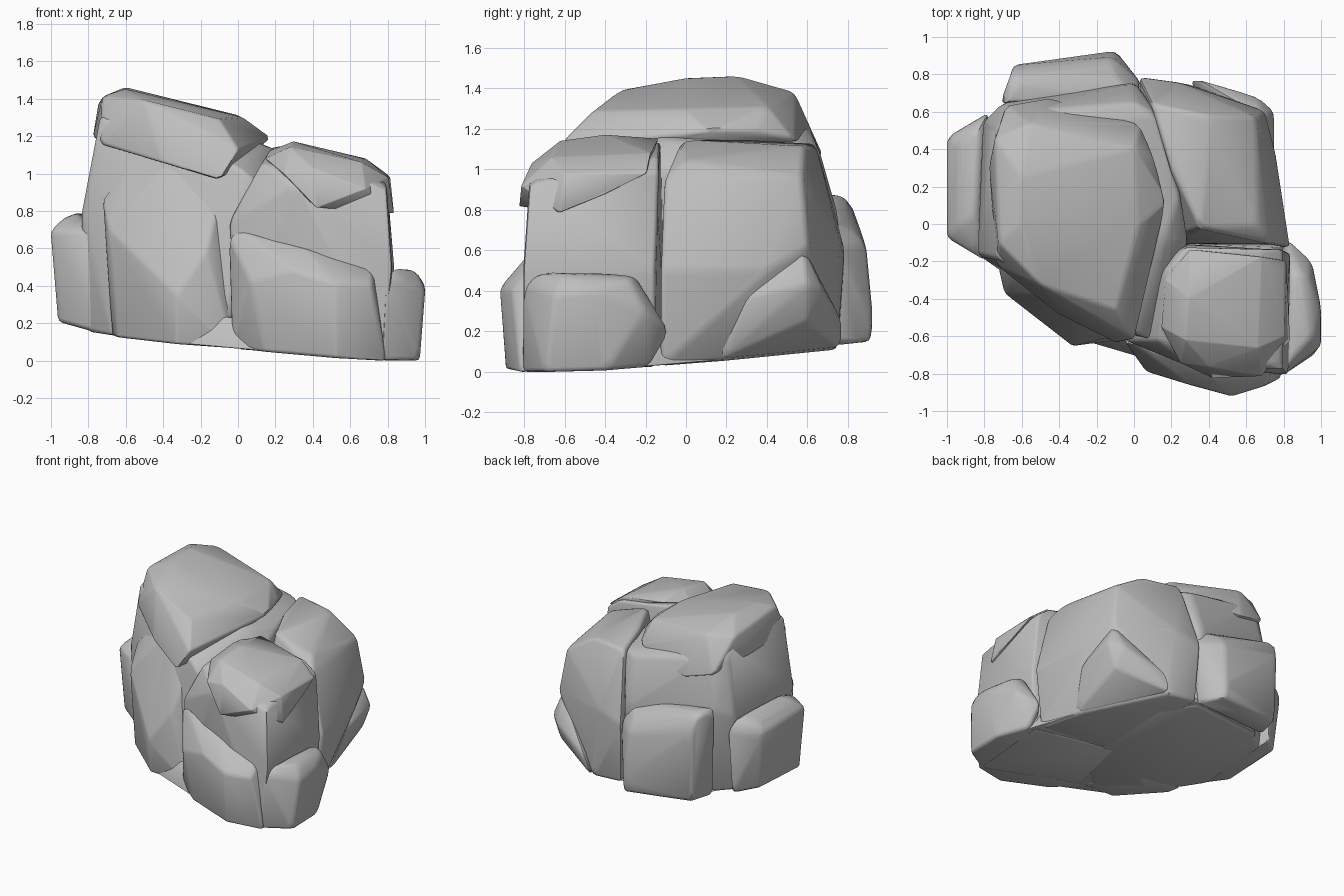
import bpy, bmesh, math
from mathutils import Vector

stone = bpy.data.materials.new("grey stone")
stone.diffuse_color = (0.52, 0.52, 0.52, 1)


def ground(x, y):
    """Sloping underside shared by all the rocks."""
    return max(0.0, 0.075 * (0.8 - x) + 0.05 * (y + 0.8)) + max(0, -x - 0.75) * 0.2


def hull(points):
    bm = bmesh.new()
    for p in points:
        bm.verts.new(p)
    res = bmesh.ops.convex_hull(bm, input=bm.verts[:])
    junk = {g for g in res["geom_interior"] + res["geom_unused"]
            if isinstance(g, bmesh.types.BMVert)}
    bmesh.ops.delete(bm, geom=list(junk), context='VERTS')
    bmesh.ops.dissolve_limit(bm, angle_limit=math.radians(4),
                             verts=bm.verts[:], edges=bm.edges[:])
    return bm


def rock(name, upper, base=(), soft=0.025):
    """Convex chiselled rock with softened edges."""
    pts = [Vector((x, y, ground(x, y))) for x, y in base] + [Vector(p) for p in upper]
    mid = sum(pts, Vector()) / len(pts)
    pts = [mid + (p - mid) * 1.013 for p in pts]
    bm = hull(pts)
    bmesh.ops.bevel(bm, geom=bm.edges[:], offset=soft, segments=2,
                    profile=0.5, affect='EDGES', clamp_overlap=True)
    rounded = hull([v.co.copy() for v in bm.verts])
    bm.free()
    for v in rounded.verts:
        v.co.z = max(v.co.z, 0)
    bmesh.ops.recalc_face_normals(rounded, faces=rounded.faces[:])
    me = bpy.data.meshes.new(name)
    rounded.to_mesh(me)
    rounded.free()
    me.materials.append(stone)
    ob = bpy.data.objects.new(name, me)
    bpy.context.collection.objects.link(ob)
    bpy.ops.object.select_all(action='DESELECT')
    ob.select_set(True)
    bpy.context.view_layer.objects.active = ob
    bpy.ops.object.shade_smooth_by_angle(angle=math.radians(40))


# Continuous underside joining the boulders
foot = [(.76, -.78), (.94, -.66), (.92, -.38), (.78, -.14), (.66, .18), (.47, .44),
        (.29, .73), (0, .73), (-.62, .62), (-.76, .4), (-.76, -.1), (-.62, -.32),
        (-.33, -.6), (.15, -.74), (.52, -.85)]
rock("foot", [(x * .9, y * .9, ground(x, y) + .16) for x, y in foot], foot, soft=0.01)

# Tall boulder at the back left, and its tilted cap
rock("main_boulder",
     [(-.83, -.16, .78), (-.8, .54, .8), (-.73, -.18, 1.3), (-.73, .5, 1.3),
      (-.62, .6, 1.22), (0, .75, .75), (0, .65, 1.1), (.12, .58, 1.1),
      (.24, .15, 1.1), (.15, -.1, 1.15), (.28, -.1, 1.0), (.1, -.61, .95),
      (0, -.58, 1.03), (-.7, .64, .85)],
     [(-.66, -.28), (-.1, -.58), (.2, -.3), (.2, .5), (0, .72),
      (-.62, .6), (-.8, .45), (-.8, -.14)])
rock("main_cap",
     [(-.72, -.1, 1.41), (-.74, .45, 1.38), (-.6, 0, 1.45), (-.6, .25, 1.46),
      (-.55, .53, 1.38), (-.5, -.32, 1.39), (-.1, -.45, 1.29), (0, .4, 1.31),
      (.02, 0, 1.3), (.17, .12, 1.19), (.1, .35, 1.2), (.03, .53, 1.15),
      (-.1, -.63, .97), (0, -.61, 1.13), (-.73, -.22, 1.16), (-.4, -.48, 1.06),
      (-.77, .3, 1.2), (-.68, .63, 1.13), (-.45, .67, 1.07)], soft=0.045)

# Front right boulder and its cap
rock("front_boulder",
     [(.82, -.8, .5), (.83, -.16, .5), (.79, -.77, .93), (.79, -.14, .98),
      (.68, -.14, 1.06), (.28, -.13, 1.13), (.18, -.25, 1.13), (.13, -.62, 1.05),
      (-.04, -.62, .74), (0, -.3, .7), (.3, -.76, .93)],
     [(0, -.62), (.77, -.8), (.8, -.16), (.1, -.1)])
rock("front_cap",
     [(.3, -.14, 1.15), (.3, -.4, 1.17), (.28, -.62, 1.14), (.68, -.18, 1.08),
      (.66, -.66, 1.06), (.79, -.25, 1.0), (.8, -.6, .98), (.17, -.3, 1.12),
      (.15, -.55, 1.08), (.42, -.82, .82), (.4, -.76, 1.03), (.68, -.81, .92),
      (.83, -.62, .79), (.82, -.4, .88), (.81, -.2, .98), (.25, -.74, 1.0)], soft=0.035)

# Back right boulder, sloping down to the right and undercut at its foot
rock("back_boulder",
     [(.83, -.12, .5), (.75, .4, .5), (.7, .6, .62), (.25, .75, .66),
      (.03, .78, .6), (.1, .64, 1.12), (.4, .58, 1.11), (.65, .57, .96),
      (.66, 0, 1.04), (.73, -.1, .95), (.35, -.02, 1.14), (.2, .3, 1.14)],
     [(.15, -.1), (.78, -.12), (.66, .2), (.46, .44), (.3, .74), (.05, .75)])

# Slabs leaning around the foot
rock("front_slab",
     [(-.05, -.62, .68), (.04, -.66, .69), (.07, -.79, .42), (.52, -.92, .41),
      (.71, -.86, .4), (.72, -.78, .49), (.35, -.76, .6), (.3, -.86, .48)],
     [(-.03, -.64), (.15, -.78), (.52, -.89), (.79, -.82), (.7, -.55), (.1, -.5)])
rock("right_slab",
     [(.79, -.81, .43), (.84, -.72, .49), (.95, -.6, .48), (1, -.65, .38),
      (1, -.45, .4), (.93, -.28, .45), (.84, -.25, .48), (.95, -.2, .3),
      (.82, -.08, .2)],
     [(.77, -.81), (.97, -.69), (.97, -.4), (.85, -.18), (.7, -.3)])
rock("front_left_slab",
     [(-.72, -.24, .86), (-.69, -.37, .7), (-.33, -.65, .35), (-.17, -.61, .58),
      (-.11, -.52, .82), (-.35, -.38, 1.08), (-.6, -.24, 1.02)],
     [(-.67, -.28), (-.64, -.38), (-.33, -.63), (-.03, -.61), (-.3, -.3)],
     soft=0.015)
rock("left_slab",
     [(-1, -.07, .69), (-1, .46, .69), (-.93, 0, .76), (-.93, .42, .76),
      (-.85, .05, .79), (-.82, .52, .79), (-.8, -.19, .7), (-.78, .59, .7)],
     [(-.96, -.06), (-.96, .43), (-.8, .57), (-.72, -.2)])
rock("back_slab",
     [(-.71, .65, .88), (-.65, .81, .84), (-.64, .85, .72), (-.1, .925, .25),
      (-.12, .89, .62), (-.12, .82, .71), (.03, .76, .62), (-.6, .76, .87),
      (0, .66, .78)],
     [(-.68, .63), (-.63, .84), (-.1, .91), (.03, .74)])
rock("back_right_wedge",
     [(.68, .58, .61), (.75, .3, .37), (.75, .6, .43), (.66, .68, .4),
      (.68, .6, .25), (.35, .77, .25), (.5, .5, .3)],
     [(.69, .15), (.5, .48), (.29, .77)], soft=0.02)
